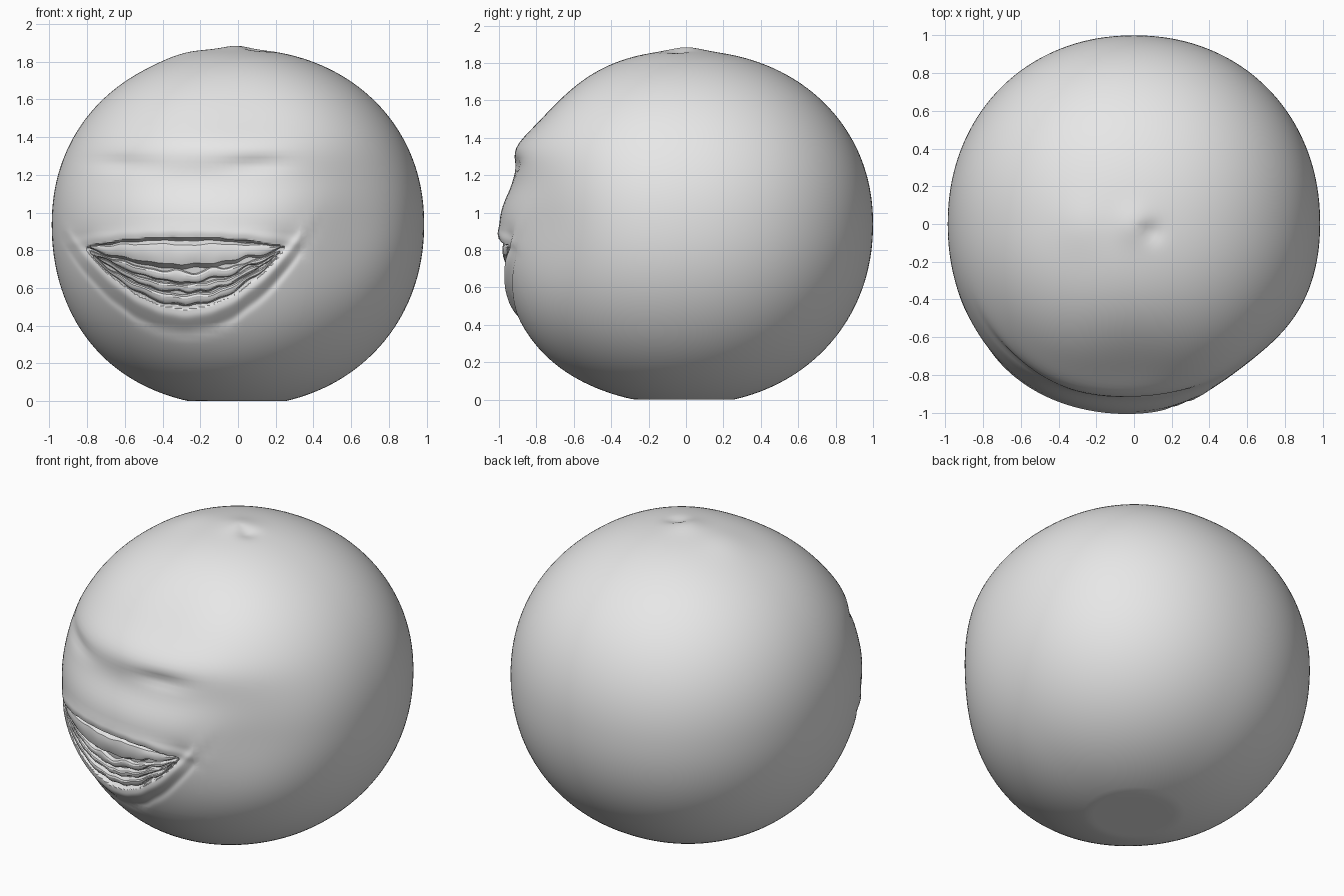
import bpy, bmesh, math
from mathutils import Vector, noise

if "Cube" in bpy.data.objects:
    bpy.data.objects.remove(bpy.data.objects["Cube"])

CZ = 0.94                       # height of the widest ring
MX, MW = -0.28, 0.54            # mouth centre and half width

grey = bpy.data.materials.new("plain grey")
grey.diffuse_color = (0.8, 0.8, 0.8, 1)
grey.use_nodes = True
grey.node_tree.nodes["Principled BSDF"].inputs["Base Color"].default_value = grey.diffuse_color


def bell(d2, s):
    return math.exp(-d2 / (2 * s * s))


def smooth(a, b, v):
    t = min(1, max(0, (v - a) / (b - a)))
    return t * t * (3 - 2 * t)


# broad swellings and hollows: direction, height, spread
LUMPS = [(Vector(d).normalized(), h, s) for d, h, s in (
    ((0.62, -0.80, 0.0), -0.06, 0.27),
    ((-0.58, -0.82, -0.1), 0.012, 0.25),
    ((0.0, -0.74, -0.67), 0.03, 0.30),
    ((0.0, -0.75, 0.66), -0.036, 0.24),
    ((-0.7, 0.0, -0.7), 0.012, 0.30),
)]


def radius(n):
    """Slightly boxy round body along the unit direction n."""
    p = 2.1
    r = (abs(n.x) ** p + abs(n.y) ** p + abs(n.z) ** p) ** (-1 / p)
    return r + sum(h * bell((n - d).length_squared, s) for d, h, s in LUMPS)


def scaled(n):
    q = n * radius(n)
    return Vector((q.x * 0.987, q.y, CZ + q.z * (0.927 if q.z > 0 else 0.965)))


def mouth_edges(x):
    u = (x - MX) / MW
    rag = 0.012 * noise.noise(Vector((x * 9, 0, 3)))
    return 0.49 + 0.33 * u * u + rag, 0.87 - 0.05 * u * u + rag


def face_relief(x, z):
    """Offset along y: positive is a hollow, negative a bump."""
    u = (x - MX) / MW
    out = 0.042 * bell((z - 1.17) ** 2, 0.09) * bell((x + 0.1) ** 2, 0.38)     # eye valley
    out -= 0.025 * bell((z - 1.35) ** 2, 0.07) * bell((x + 0.1) ** 2, 0.4)     # brow
    for ex in (-0.62, 0.10):                                                  # eye hollows
        out += 0.022 * bell((z - 1.25 - 0.06 * (x + 0.25) ** 2) ** 2, 0.03) * bell((x - ex) ** 2, 0.12)
    if abs(u) < 1.4:
        zb, zt = mouth_edges(x)
        fade = 1 - smooth(0.9, 1.4, abs(u))
        out -= 0.014 * fade * bell((z - zb + 0.04) ** 2, 0.025)                # lower lip
        out += 0.010 * fade * bell((z - zb + 0.12) ** 2, 0.02)                 # chin crease
        out -= 0.008 * fade * bell((z - zt - 0.03) ** 2, 0.02)                 # upper lip
        if zt > zb:                                                           # open mouth
            out += 0.055 * smooth(0, 0.02, z - zb) * smooth(0, 0.015, zt - z) * (1 - smooth(0.9, 1, abs(u)))
    for cx in (MX - MW, MX + MW):                                             # mouth corner dimples
        out += 0.014 * bell((x - cx) ** 2 + (z - 0.84) ** 2, 0.05)
    return out


def front_y(x, z):
    """Y of the front skin at x, z, ignoring the face relief."""
    lo, hi = -1.2, 0.0
    for _ in range(18):
        y = (lo + hi) / 2
        v = Vector((x / 0.987, y, (z - CZ) / (0.927 if z > CZ else 0.965)))
        if v.length > radius(v.normalized()):
            lo = y
        else:
            hi = y
    return (lo + hi) / 2


def finish(bm, name, angle):
    me = bpy.data.meshes.new(name)
    bm.to_mesh(me)
    bm.free()
    ob = bpy.data.objects.new(name, me)
    bpy.context.collection.objects.link(ob)
    me.materials.append(grey)
    bpy.ops.object.select_all(action='DESELECT')
    ob.select_set(True)
    bpy.context.view_layer.objects.active = ob
    bpy.ops.object.shade_smooth_by_angle(angle=math.radians(angle))
    return ob


# round body, with a finer mesh around the mouth
bm = bmesh.new()
bmesh.ops.create_uvsphere(bm, u_segments=160, v_segments=96, radius=1)


def near_mouth(v):
    return v.co.y < 0 and -0.95 < v.co.x < 0.36 and -0.55 < v.co.z < 0.0


fine = [e for e in bm.edges if all(near_mouth(v) for v in e.verts)]
bmesh.ops.subdivide_edges(bm, edges=fine, cuts=3, use_grid_fill=True)
for v in bm.verts:
    q = scaled(v.co.normalized())
    if q.y < -0.2:
        q.y += face_relief(q.x, q.z) * smooth(0.2, 0.5, -q.y)
    if q.z > 1.7:                                                             # stem nub and dimple
        q.z += 0.018 * bell(q.x ** 2 + q.y ** 2, 0.07)
        q.z -= 0.020 * bell((q.x - 0.09) ** 2 + (q.y + 0.04) ** 2, 0.04)
        q.z += 0.012 * bell((q.x + 0.28) ** 2 + q.y ** 2, 0.10)
    q.z = max(q.z, 0.0)                                                       # flat base
    v.co = q
finish(bm, "round_body", 40)


def mouth_band(name, t0, t1, depth, rag, seed, reach=0.93, cols=72, rows=6):
    """Ragged rounded strip across the mouth between height fractions t0 and t1."""
    bm = bmesh.new()
    grid = []
    for i in range(cols + 1):
        u = reach * (2 * i / cols - 1)
        x = MX + MW * u
        zb, zt = mouth_edges(x)
        h = zt - zb
        lo = zb + h * t0 + rag * noise.noise(Vector((x * 11, seed, 0)))
        hi = zb + h * t1 + rag * noise.noise(Vector((x * 11, seed, 7)))
        hi = max(hi, lo + 0.008)
        col = []
        for j in range(rows + 1):
            s = j / rows
            z = lo + (hi - lo) * s
            tuck = 0.05 * abs(2 * s - 1) ** 5
            bump = 0.3 * rag * noise.noise(Vector((x * 8, z * 8, seed)))
            y = front_y(x, z) + depth + tuck + bump
            col.append(bm.verts.new((x, y, z)))
        grid.append(col)
    for a, b in zip(grid, grid[1:]):
        for j in range(rows):
            bm.faces.new((a[j], b[j], b[j + 1], a[j + 1]))
    return finish(bm, name, 30)


# teeth and torn lip layers inside the mouth
mouth_band("upper_teeth", 0.56, 0.97, 0.010, 0.02, 1)
mouth_band("lower_teeth", 0.36, 0.54, 0.022, 0.03, 5)
mouth_band("tongue_ridge", 0.22, 0.36, 0.016, 0.03, 9, 0.9)
mouth_band("lower_lip_lining", 0.04, 0.21, 0.006, 0.02, 13, 0.9)
